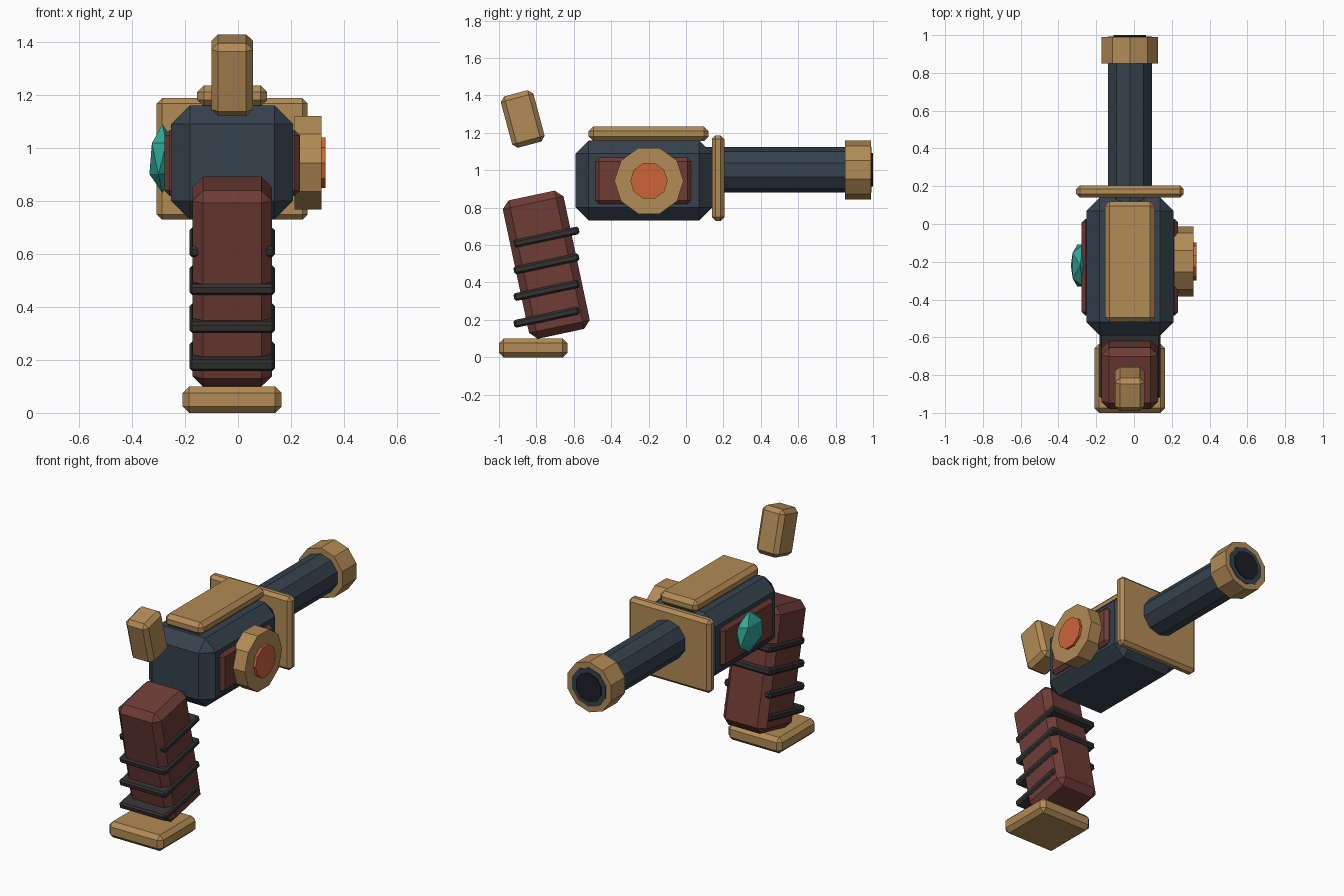
import bpy, bmesh
from math import radians, pi
from mathutils import Matrix, Vector

if "Cube" in bpy.data.objects:
    bpy.data.objects.remove(bpy.data.objects["Cube"], do_unlink=True)

CX = -0.022      # centre plane of the main parts


def material(name, rgb):
    """Flat material from an 8-bit sRGB colour."""
    lin = [((c / 255 + 0.055) / 1.055) ** 2.4 for c in rgb] + [1]
    m = bpy.data.materials.new(name)
    m.use_nodes = True
    m.diffuse_color = lin
    bsdf = m.node_tree.nodes["Principled BSDF"]
    bsdf.inputs["Base Color"].default_value = lin
    bsdf.inputs["Roughness"].default_value = 0.7
    return m


brass = material("brass", (178, 139, 86))
steel = material("blue steel", (53, 66, 77))
wood = material("red wood", (110, 60, 53))
rubber = material("dark wrap", (52, 50, 49))
orange = material("orange button", (206, 101, 56))
teal = material("teal gem", (48, 170, 155))
black = material("bore black", (30, 30, 38))


def finish(name, bm, mat, location, rotation=(0, 0, 0)):
    mesh = bpy.data.meshes.new(name)
    bm.to_mesh(mesh)
    bm.free()
    mesh.materials.append(mat)
    obj = bpy.data.objects.new(name, mesh)
    obj.location = location
    obj.rotation_euler = rotation
    bpy.context.collection.objects.link(obj)
    return obj


def box(name, mat, center, size, bevel, tilt=0):
    """Chamfered box, leaning back about x by tilt degrees."""
    bm = bmesh.new()
    bmesh.ops.create_cube(bm, size=1, matrix=Matrix.Diagonal((*size, 1)))
    bmesh.ops.bevel(bm, geom=bm.edges[:], offset=bevel, segments=1,
                    affect='EDGES', profile=0.5)
    return finish(name, bm, mat, center, (radians(tilt), 0, 0))


def cylinder(name, mat, start, end, radius):
    """Ten-sided cylinder between two points on the x or y axis direction."""
    start, end = Vector(start), Vector(end)
    span = end - start
    bm = bmesh.new()
    bmesh.ops.create_cone(bm, cap_ends=True, segments=10, radius1=radius,
                          radius2=radius, depth=span.length)
    # turn so that a corner lies on the local y axis
    if not any(abs(v.co.x) < 1e-4 for v in bm.verts):
        bmesh.ops.rotate(bm, verts=bm.verts[:], matrix=Matrix.Rotation(pi / 2, 3, 'Z'))
    rot = (0, pi / 2, 0) if abs(span.x) > abs(span.y) else (-pi / 2, 0, 0)
    return finish(name, bm, mat, (start + end) / 2, rot)


# Receiver with top plate and flange
box("receiver", steel, (CX, -0.225, 0.945), (0.46, 0.73, 0.43), 0.07)
box("top_plate", brass, (CX, -0.2, 1.195), (0.264, 0.64, 0.08), 0.025)
box("flange", brass, (CX, 0.172, 0.958), (0.57, 0.066, 0.458), 0.02)

# Wooden panels on both sides
for side, sign in (("left", 1), ("right", -1)):
    box(side + "_panel", wood, (CX + sign * 0.226, -0.229, 0.943),
        (0.06, 0.512, 0.248), 0.02)

# Barrel, muzzle and bore
cylinder("barrel", steel, (CX, 0.1, 1.002), (CX, 0.993, 1.002), 0.122)
cylinder("muzzle", brass, (CX, 0.85, 1.002), (CX, 0.99, 1.002), 0.158)
cylinder("bore", black, (CX, 0.9, 1.002), (CX, 1.0, 1.002), 0.09)

# Dial and button on the left side
cylinder("dial", brass, (0.213, -0.198, 0.943), (0.315, -0.198, 0.943), 0.185)
cylinder("dial_button", orange, (0.28, -0.198, 0.943), (0.33, -0.198, 0.943), 0.1)

# Faceted gem on the right side
gem = bmesh.new()
bmesh.ops.create_icosphere(gem, subdivisions=1, radius=1,
                           matrix=Matrix.Diagonal((0.055, 0.13, 0.13, 1)))
finish("gem", gem, teal, (-0.285, -0.22, 0.959))

# Grip with wraps and base
box("grip", wood, (CX, -0.747, 0.495), (0.3, 0.332, 0.756), 0.04, 12)
for i in range(4):
    box("grip_wrap_%d" % (i + 1), rubber, (CX, -0.746, 0.214 + i * 0.143),
        (0.322, 0.356, 0.042), 0.01, 12)
box("grip_base", brass, (CX, -0.817, 0.05), (0.374, 0.366, 0.1), 0.025)

# Hammer
box("hammer", brass, (CX, -0.873, 1.274), (0.156, 0.18, 0.284), 0.025, 15)
